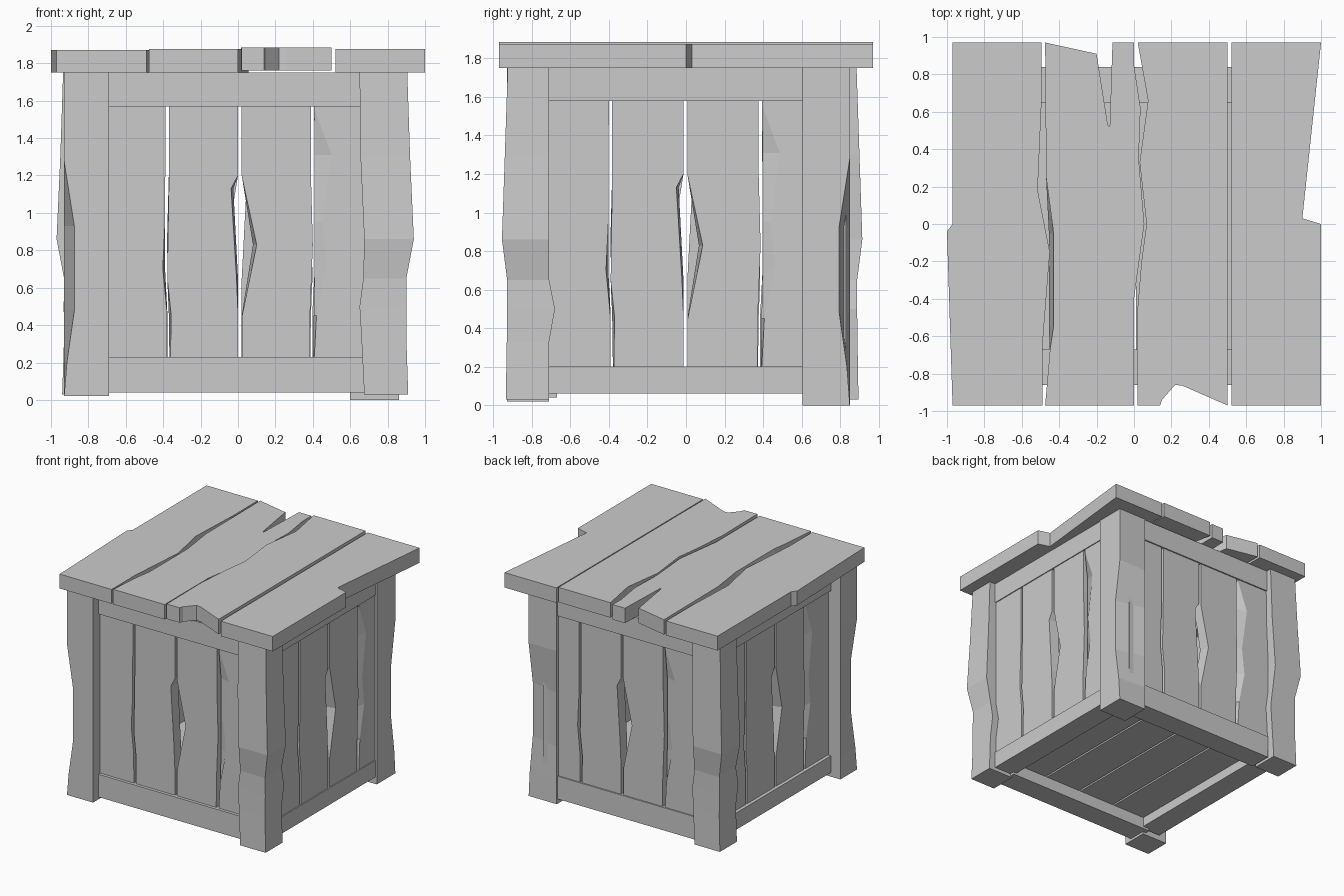
import bpy, bmesh
from mathutils import Matrix, Vector
from math import radians

if "Cube" in bpy.data.objects:
    bpy.data.objects.remove(bpy.data.objects["Cube"])


def loft(name, rings, mat=Matrix()):
    """Skin a stack of equal-length rings, cap both ends."""
    bm = bmesh.new()
    vs = [[bm.verts.new(mat @ Vector(p)) for p in r] for r in rings]
    n = len(vs[0])
    for a, b in zip(vs, vs[1:]):
        for i in range(n):
            j = (i + 1) % n
            bm.faces.new((a[i], a[j], b[j], b[i]))
    bm.faces.new(vs[0][::-1])
    bm.faces.new(vs[-1])
    bmesh.ops.recalc_face_normals(bm, faces=bm.faces)
    me = bpy.data.meshes.new(name)
    bm.to_mesh(me)
    bm.free()
    ob = bpy.data.objects.new(name, me)
    bpy.context.collection.objects.link(ob)
    return ob


def rect(x0, x1, y0, y1, z):
    return [(x0, y0, z), (x1, y0, z), (x1, y1, z), (x0, y1, z)]


def box(name, x0, x1, y0, y1, z0, z1, mat=Matrix()):
    return loft(name, [rect(x0, x1, y0, y1, z0), rect(x0, x1, y0, y1, z1)], mat)


def turn(deg, cx, cy):
    return (Matrix.Translation((cx, cy, 0)) @ Matrix.Rotation(radians(deg), 4, 'Z')
            @ Matrix.Translation((-cx, -cy, 0)))


# Lid planks: outline points (x, y[, x of the lower edge])
lid = [
    (1.75, 1.87, [(-.97, -.97), (-.49, -.97), (-.49, -.66), (-.45, -.15), (-.515, .18),
                  (-.495, .64), (-.495, .97), (-.97, .97), (-.97, 0), (-1, -.04)]),
    (1.75, 1.875, [(-.475, -.97), (0, -.97), (0, -.4), (.055, 0), (.025, .35), (.035, .62),
                   (0, .85), (0, .97), (-.115, .97), (-.13, .52), (-.14, .53), (-.2, .91),
                   (-.475, .97), (-.47, .25), (-.43, -.05, -.455), (-.43, -.55, -.455),
                   (-.45, -.68)]),
    (1.76, 1.885, [(.02, -.97), (.14, -.97), (.15, -.94), (.22, -.86), (.26, -.865),
                   (.5, -.97), (.5, .97), (.02, .97), (.075, .66), (.03, .33), (.067, 0),
                   (.04, -.2), (.015, -.5)]),
    (1.75, 1.875, [(.52, -.97), (1, -.97), (1, 0), (.9, .03), (1, .97), (.52, .97)]),
]
for i, (z0, z1, pts) in enumerate(lid):
    loft(f"lid_plank_{i + 1}", [[(p[-1] if len(p) == 3 else p[0], p[1], z0) for p in pts],
                                [(p[0], p[1], z1) for p in pts]])

# Corner posts with one outer edge worn back (front left, back right)
wear = [(0, 0), (.2, .015), (.48, .055), (.93, .055), (1.28, 0), (1.75, 0)]


def worn_post(name, x0, x1, y0, y1, base, mat=Matrix()):
    rings = []
    for z, c in wear:
        r = rect(x0, x1, y0, y1, max(z, base))
        r[0] = (x0 + c, y0, r[0][2])
        rings.append(r)
    loft(name, rings, mat)


diagonal_flip = Matrix(((0, -1, 0, 0), (-1, 0, 0, 0), (0, 0, 1, 0), (0, 0, 0, 1)))
worn_post("front_left_post", -.93, -.69, -.93, -.71, .02)
worn_post("back_right_post", -.85, -.605, -.86, -.6, 0, diagonal_flip)

# Warped corner posts (front right, back left)
warp = [(.03, .675, .91, -.935, -.71), (.33, .66, .9, -.93, -.71), (.5, .65, .902, -.928, -.68),
        (.65, .67, .9, -.928, -.71), (.86, .675, .94, -.955, -.71), (1.3, .655, .92, -.94, -.71),
        (1.75, .65, .905, -.925, -.71)]
for name, m in (("front_right_post", Matrix()), ("back_left_post", turn(180, -.015, -.02))):
    loft(name, [rect(x0, x1, y0, y1, z) for z, x0, x1, y0, y1 in warp], m)

# Side planks: rows of (z, left front, right front, left back, right back)
planks = [
    [(.1, -.72, -.378, -.72, -.378), (.47, -.72, -.38, -.72, -.378), (.7, -.72, -.402, -.72, -.39),
     (.95, -.72, -.39, -.72, -.39), (1.65, -.72, -.387, -.72, -.387)],
    [(.1, -.362, 0, -.365, 0), (.46, -.358, 0, -.37, 0), (.65, -.378, -.008, -.378, 0),
     (1.13, -.37, -.037, -.37, -.025), (1.2, -.37, 0, -.37, 0), (1.65, -.37, 0, -.37, 0)],
    [(.1, .02, .382, .02, .382), (.45, .022, .385, .02, .385), (.83, .1, .4, .08, .395),
     (1.2, .02, .39, .02, .39), (1.65, .02, .39, .02, .39)],
    [(.1, .4, .72, .4, .72), (.45, .42, .72, .405, .72), (.72, .475, .72, .41, .72),
     (.95, .45, .72, .41, .72), (1.31, .5, .72, .41, .72), (1.56, .407, .72, .407, .72),
     (1.65, .407, .72, .407, .72)],
]
front, split, back = -.835, -.81, -.755
# Four sides, each with rails and planks, turned about the centre
for k, side in enumerate(("front", "right", "back", "left")):
    m = turn(90 * k, 0, -.01)
    lo, hi, top = ((.04, .23, 1.57), (.06, .2, 1.58))[k % 2]
    box(f"{side}_bottom_rail", -.72, .69, -.86, -.67, lo, hi, m)
    box(f"{side}_top_rail", -.72, .69, -.86, -.67, top, 1.75, m)
    m = turn(90 * k, .01, -.003)
    for i, rows in enumerate(planks):
        rings = []
        for z, a, b, c, d in rows:
            r = [(a, front, z), (b, front, z), (d, back, z), (c, back, z)]
            if i == 3:  # splintered face on the last plank
                r.append((c, split, z))
            rings.append(r)
        loft(f"{side}_plank_{i + 1}", rings, m)

# Floor planks running front to back
for i in range(4):
    x = -.69 + i * .35
    box(f"floor_plank_{i + 1}", x, x + .335, -.7, .68, .14, .2)
